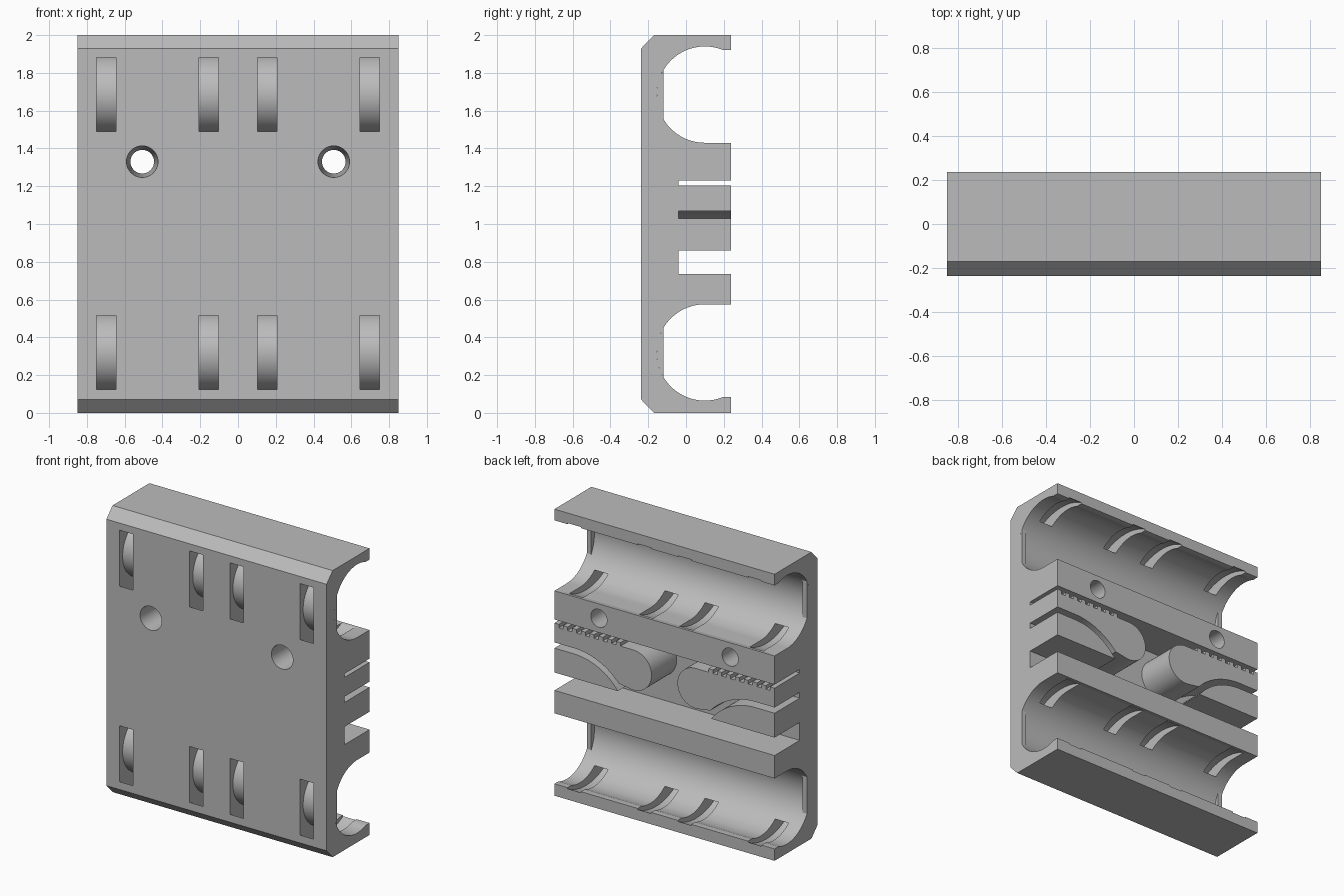
import bpy, bmesh, math

if "Cube" in bpy.data.objects:
    bpy.data.objects.remove(bpy.data.objects["Cube"], do_unlink=True)

grey = bpy.data.materials.new("plain grey")
grey.use_nodes = True
COLOUR = (0.5, 0.5, 0.5, 1)
grey.diffuse_color = COLOUR
grey.node_tree.nodes["Principled BSDF"].inputs["Base Color"].default_value = COLOUR

HALF_X, HALF_Y, FLOOR = 0.85, 0.237, -0.04
BORE_Y, BORE_R = 0.1, 0.255
BORES = (0.32, 1.685)


def arc(cx, cy, rx, start, end, n=32, ry=None):
    """Points along an arc, angles in degrees."""
    ry = rx if ry is None else ry
    angles = [math.radians(start + (end - start) * i / n) for i in range(n + 1)]
    return [(cx + rx * math.cos(a), cy + ry * math.sin(a)) for a in angles]


def along_x(p, d):
    return (d, p[0], p[1])


def along_y(p, d):
    return (p[0], d, p[1])


def add_prism(bm, pts, place, lo, hi):
    """Closed outline extruded from lo to hi."""
    a = [bm.verts.new(place(p, lo)) for p in pts]
    b = [bm.verts.new(place(p, hi)) for p in pts]
    bm.faces.new(a)
    bm.faces.new(b[::-1])
    for i in range(len(pts)):
        j = (i + 1) % len(pts)
        bm.faces.new((a[i], b[i], b[j], a[j]))


def add_ring(bm, outer, inner, lo, hi):
    """Closed tube with flat ends, running along x."""
    loops = [[bm.verts.new(along_x(p, d)) for p in pts]
             for pts, d in ((outer, lo), (outer, hi), (inner, hi), (inner, lo))]
    n = len(outer)
    for k in range(4):
        a, b = loops[k], loops[(k + 1) % 4]
        for i in range(n):
            j = (i + 1) % n
            bm.faces.new((a[i], b[i], b[j], a[j]))


def finish(name, bm):
    bmesh.ops.recalc_face_normals(bm, faces=bm.faces[:])
    mesh = bpy.data.meshes.new(name)
    bm.to_mesh(mesh)
    bm.free()
    mesh.materials.append(grey)
    ob = bpy.data.objects.new(name, mesh)
    bpy.context.collection.objects.link(ob)
    return ob


def smooth(ob):
    bpy.ops.object.select_all(action='DESELECT')
    ob.select_set(True)
    bpy.context.view_layer.objects.active = ob
    bpy.ops.object.shade_smooth_by_angle(angle=math.radians(30))


# Carriage body: side outline with two open bearing bores and a belt channel
snap = 68.3
outline = [(-HALF_Y, 0.07), (-0.17, 0), (HALF_Y, 0), (HALF_Y, 0.083)]
outline += arc(BORE_Y, BORES[0], BORE_R, 360 - snap, 90, 48)
outline += [(HALF_Y, 0.575), (HALF_Y, 0.735), (FLOOR, 0.735), (FLOOR, 1.23),
            (HALF_Y, 1.23), (HALF_Y, 1.43)]
outline += arc(BORE_Y, BORES[1], BORE_R, 270, snap, 48)
outline += [(HALF_Y, 1.922), (HALF_Y, 2), (-0.17, 2), (-HALF_Y, 1.93)]
bm = bmesh.new()
add_prism(bm, outline, along_x, -HALF_X, HALF_X)
body = finish("carriage_body", bm)

# Cutter: strap tunnels around the bores and two tapered screw holes
bm = bmesh.new()
for z in BORES:
    outer = arc(0.032, z, 0.3545, 0, 360, 72, 0.30)[:-1]
    inner = arc(0.032, z, 0.235, 0, 360, 72, 0.215)[:-1]
    for x in (-0.697, -0.155, 0.155, 0.697):
        add_ring(bm, outer, inner, x - 0.052, x + 0.052)
for x in (-0.507, 0.507):
    front = [bm.verts.new((p[0], -0.25, p[1])) for p in arc(x, 1.33, 0.084, 0, 360, 40)[:-1]]
    back = [bm.verts.new((p[0], 0.25, p[1])) for p in arc(x, 1.33, 0.062, 0, 360, 40)[:-1]]
    bm.faces.new(front)
    bm.faces.new(back[::-1])
    for i in range(40):
        j = (i + 1) % 40
        bm.faces.new((front[i], back[i], back[j], front[j]))
cutter = finish("slot_cutter", bm)
cutter.hide_render = True

bpy.context.view_layer.objects.active = body
cut = body.modifiers.new("slots", 'BOOLEAN')
cut.operation = 'DIFFERENCE'
cut.solver = 'EXACT'
cut.object = cutter
bpy.ops.object.modifier_apply(modifier=cut.name)
bpy.data.objects.remove(cutter, do_unlink=True)
smooth(body)

# End stops: thin segments closing the bottom of each bore
half = math.degrees(math.acos((BORE_Y + 0.12) / BORE_R))
bm = bmesh.new()
for z in BORES:
    segment = arc(BORE_Y, z, BORE_R, 180 - half, 180 + half, 12)
    add_prism(bm, segment, along_x, HALF_X - 0.034, HALF_X)
stops = finish("bearing_end_stops", bm)

# Toothed belt clamp: strip with teeth on top, ending in a round bulb
top = []
for i in range(8):
    x = HALF_X - 0.068 * i
    top += [(x, 1.205), (x - 0.034, 1.205), (x - 0.034, 1.18), (x - 0.068, 1.18)]
clamp = top + arc(0.24, 1.04, 0.14, 90, 280, 32)
clamp += arc(0.7, 0.605, 0.465, 138, 90, 16) + [(HALF_X, 1.07)]
bm = bmesh.new()
add_prism(bm, clamp, along_y, FLOOR, HALF_Y)
belt_clamp = finish("toothed_belt_clamp", bm)

# Curved belt guide below the clamp
guide = [(HALF_X, 0.86)] + arc(0.7, 0.605, 0.425, 143, 90, 16) + [(HALF_X, 1.03)]
bm = bmesh.new()
add_prism(bm, guide, along_y, FLOOR, HALF_Y)
belt_guide = finish("belt_guide", bm)

for ob in (stops, belt_clamp, belt_guide):
    smooth(ob)
    ob.modifiers.new("mirror", 'MIRROR')
